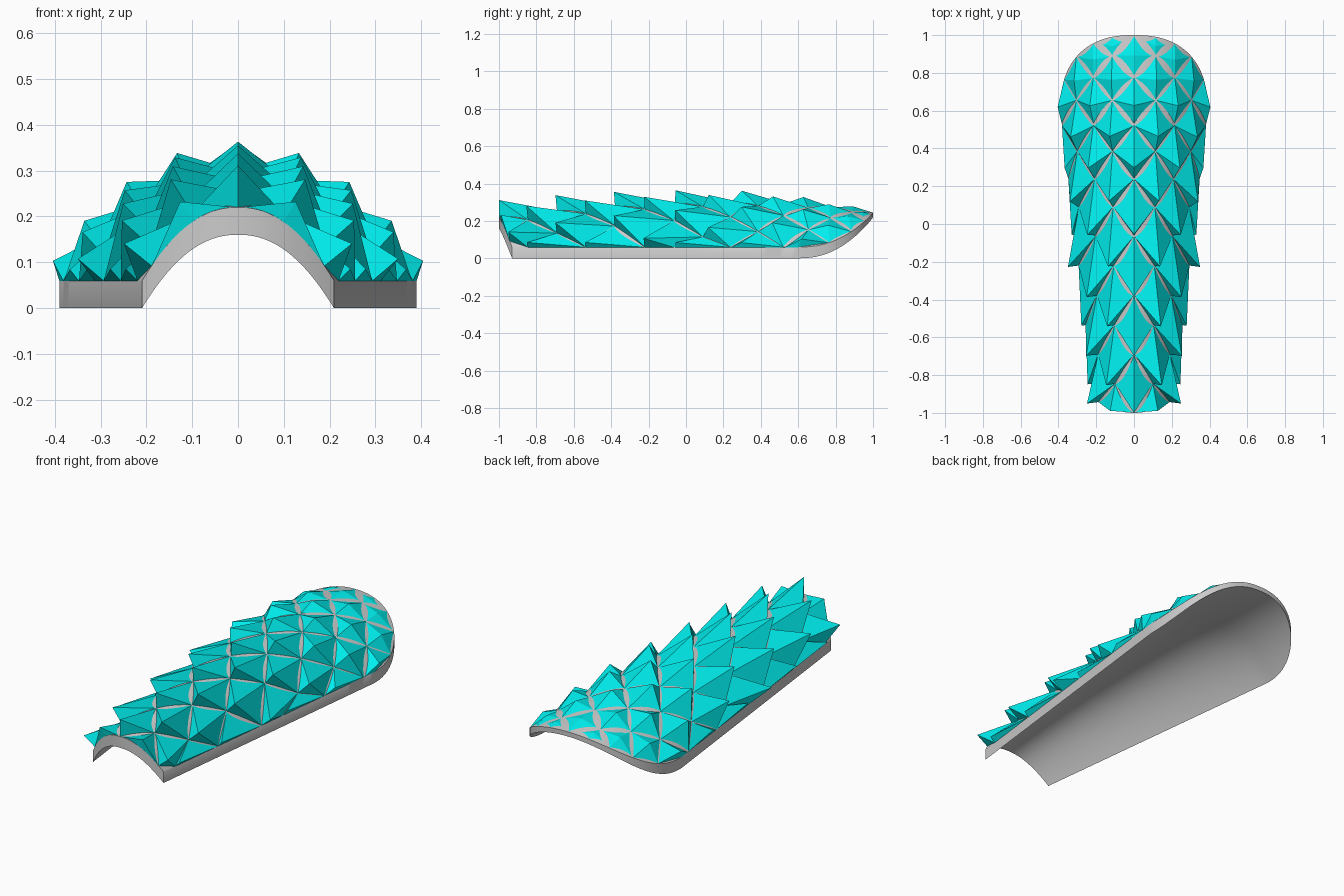
import bpy, bmesh, math
from mathutils import Vector

if "Cube" in bpy.data.objects:
    bpy.data.objects.remove(bpy.data.objects["Cube"])

THICK = 0.06

def half_width(y):
    return 0.39 - max(0, 0.6 - y) * 0.118

def rise(y):
    if y < 0.3:
        return 0.24 - 0.08 * ((y - 0.3) / 1.3) ** 2
    return 0.24 - 0.055 * ((y - 0.3) / 0.7) ** 2

def front(u):
    return -1 + 0.07 * u * u

def back(u):
    return 0.6 + 0.4 * max(0, 1 - abs(u) ** 2.4) ** (1 / 2.4)

def point(u, y, lift=0.0):
    """Point on the arched surface; u runs across, y along."""
    return Vector((u * half_width(y), y, rise(y) * (1 - abs(u) ** 2.2) + lift))

def normal(u, y):
    e = 0.01
    du = point(u + e, y) - point(u - e, y)
    dy = point(u, y + e) - point(u, y - e)
    return du.cross(dy).normalized()

def finish(bm, name):
    bmesh.ops.recalc_face_normals(bm, faces=bm.faces)
    me = bpy.data.meshes.new(name)
    bm.to_mesh(me)
    bm.free()
    ob = bpy.data.objects.new(name, me)
    bpy.context.collection.objects.link(ob)
    return ob

# Arched shell: two matching grids joined by a rim that thins toward the back
NU, NV = 56, 48
bm = bmesh.new()
grids = []
for outer in (False, True):
    g = []
    for i in range(NU + 1):
        u = math.sin((i / NU - 0.5) * math.pi)
        col = []
        for j in range(NV + 1):
            y = front(u) + (back(u) - front(u)) * j / NV
            lift = THICK if outer else 0.035 * max(0, (y - 0.6) / 0.4) ** 2
            col.append(bm.verts.new(point(u, y, lift)))
        g.append(col)
    for i in range(NU):
        for j in range(NV):
            bm.faces.new((g[i][j], g[i + 1][j], g[i + 1][j + 1], g[i][j + 1]))
    grids.append(g)

def border(g):
    return ([g[i][0] for i in range(NU)] + [g[NU][j] for j in range(NV)]
            + [g[i][NV] for i in range(NU, 0, -1)] + [g[0][j] for j in range(NV, 0, -1)])

lo, hi = border(grids[0]), border(grids[1])
for i in range(len(lo)):
    k = (i + 1) % len(lo)
    bm.faces.new((lo[i], lo[k], hi[k], hi[i]))
shell = finish(bm, "arched_shell")
bpy.context.view_layer.objects.active = shell
shell.select_set(True)
bpy.ops.object.shade_smooth_by_angle(angle=math.radians(35))

# Scales: skewed pyramids on a diamond lattice of near-constant size
COLS = [0, 0.115, 0.215, 0.305, 0.37, 0.43]
EVEN = [-1.0, -0.69, -0.38, -0.06, 0.24, 0.53, 0.78, 1.0, 1.2]
ODD = [-1.15] + [(a + b) / 2 for a, b in zip(EVEN, EVEN[1:])]

def column(k, y):
    """Across-position of lattice column k, kept within the rim."""
    w = half_width(y)
    u = COLS[min(abs(k), 5)] * (w / 0.39) ** 0.25 / w
    return math.copysign(1 if u > 0.95 else u, k)

def node(k, y):
    y = max(y, -1)
    u = column(k, y)
    return u, min(max(y, front(u)), back(u))

bm = bmesh.new()
for k in range(-5, 6):
    rows = ODD if k % 2 else EVEN
    s = 1 if k > 0 else -1
    for n, (a, b) in enumerate(zip(rows, rows[1:])):
        mid = (a + b) / 2
        low, up = node(k, a), node(k, b)
        length = up[1] - low[1]
        at_rim = abs(column(k, mid)) == 1
        if length < 0.012:
            continue
        # nothing beyond the rim; bare lower corner at the front
        if at_rim and (abs(column(k - s, mid)) == 1 or n == 0):
            continue
        base = [point(*p, THICK - 0.001) for p in (low, node(k + 1, mid), up, node(k - 1, mid))]
        # The tip leans to the front and rises toward the front end
        t = min(0.5, max(0, (a + 0.1) * 0.6))
        ya = low[1] + length * t
        ua = low[0] + (up[0] - low[0]) * t
        h = 0.092 - 0.024 * (ya + 1)
        if ya > 0.4:
            h -= 0.03 * (ya - 0.4) / 0.5
        h *= min(1, 0.2 + 0.8 * length / (b - a))
        if at_rim:
            h *= 0.4
        ua *= 0.98
        tip = point(ua, ya, THICK) + normal(ua, ya) * h
        tip.y = max(tip.y, -1)
        vs = [bm.verts.new(p) for p in base]
        top = bm.verts.new(tip)
        for i in range(4):
            p, q = vs[i], vs[(i + 1) % 4]
            if (p.co - q.co).length > 0.004:
                bm.faces.new((p, q, top))
scales = finish(bm, "pyramid_scales")

mat = bpy.data.materials.new("cyan")
mat.diffuse_color = (0.0, 0.85, 0.85, 1)
mat.use_nodes = True
mat.node_tree.nodes["Principled BSDF"].inputs["Base Color"].default_value = mat.diffuse_color
scales.data.materials.append(mat)
